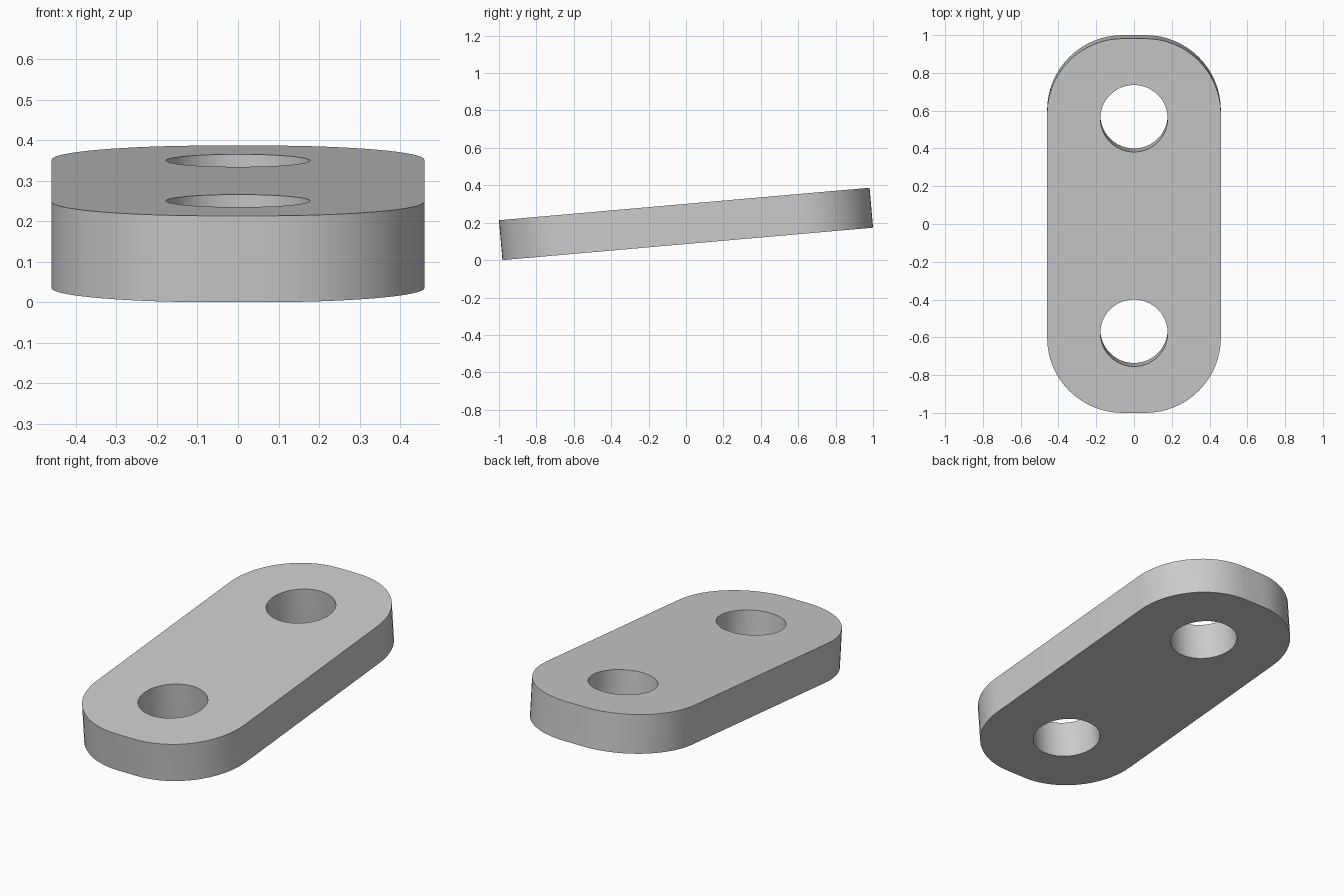
import bpy
import bmesh
from math import sin, cos, pi, radians
from mathutils import Matrix

cube = bpy.data.objects.get("Cube")
if cube:
    bpy.data.objects.remove(cube, do_unlink=True)

WIDTH, LENGTH, THICKNESS = 0.92, 1.989, 0.214
CORNER_RADIUS, HOLE_RADIUS, HOLE_OFFSET = 0.40, 0.178, 0.57
TILT = radians(5)
HEIGHT = LENGTH * sin(TILT) + THICKNESS * cos(TILT)


def arc(cx, cy, radius, start, sweep, steps):
    return [(cx + radius * cos(start + sweep * i / steps),
             cy + radius * sin(start + sweep * i / steps)) for i in range(steps + 1)]


def add_loop(bm, points):
    verts = [bm.verts.new((x, y, -THICKNESS / 2)) for x, y in points]
    return [bm.edges.new((v, verts[i - 1])) for i, v in enumerate(verts)]


# Rounded outline and two round holes
cx, cy = WIDTH / 2 - CORNER_RADIUS, LENGTH / 2 - CORNER_RADIUS
outline = []
for i, (sx, sy) in enumerate([(1, 1), (-1, 1), (-1, -1), (1, -1)]):
    outline += arc(sx * cx, sy * cy, CORNER_RADIUS, i * pi / 2, pi / 2, 16)

bm = bmesh.new()
edges = add_loop(bm, outline)
for side in (-1, 1):
    edges += add_loop(bm, arc(0, side * HOLE_OFFSET, HOLE_RADIUS, 0, 2 * pi, 48)[:-1])

# Fill the profile and extrude it to a solid plate
bmesh.ops.triangle_fill(bm, edges=edges, use_beauty=True, normal=(0, 0, -1))
top = bmesh.ops.extrude_face_region(bm, geom=bm.faces[:], use_keep_orig=True)["geom"]
bmesh.ops.translate(bm, vec=(0, 0, THICKNESS),
                    verts=[g for g in top if isinstance(g, bmesh.types.BMVert)])
bmesh.ops.recalc_face_normals(bm, faces=bm.faces)

# Lean the plate so its back end rises
bm.transform(Matrix.Translation((0, 0, HEIGHT / 2)) @ Matrix.Rotation(TILT, 4, "X"))

mesh = bpy.data.meshes.new("link_plate")
bm.to_mesh(mesh)
bm.free()
plate = bpy.data.objects.new("link_plate", mesh)
bpy.context.collection.objects.link(plate)

# Plain grey
grey = bpy.data.materials.new("plain_grey")
grey.use_nodes = True
colour = (0.6, 0.6, 0.6, 1)
grey.diffuse_color = colour
grey.node_tree.nodes["Principled BSDF"].inputs["Base Color"].default_value = colour
mesh.materials.append(grey)

bpy.context.view_layer.objects.active = plate
plate.select_set(True)
bpy.ops.object.shade_smooth_by_angle(angle=radians(30))
